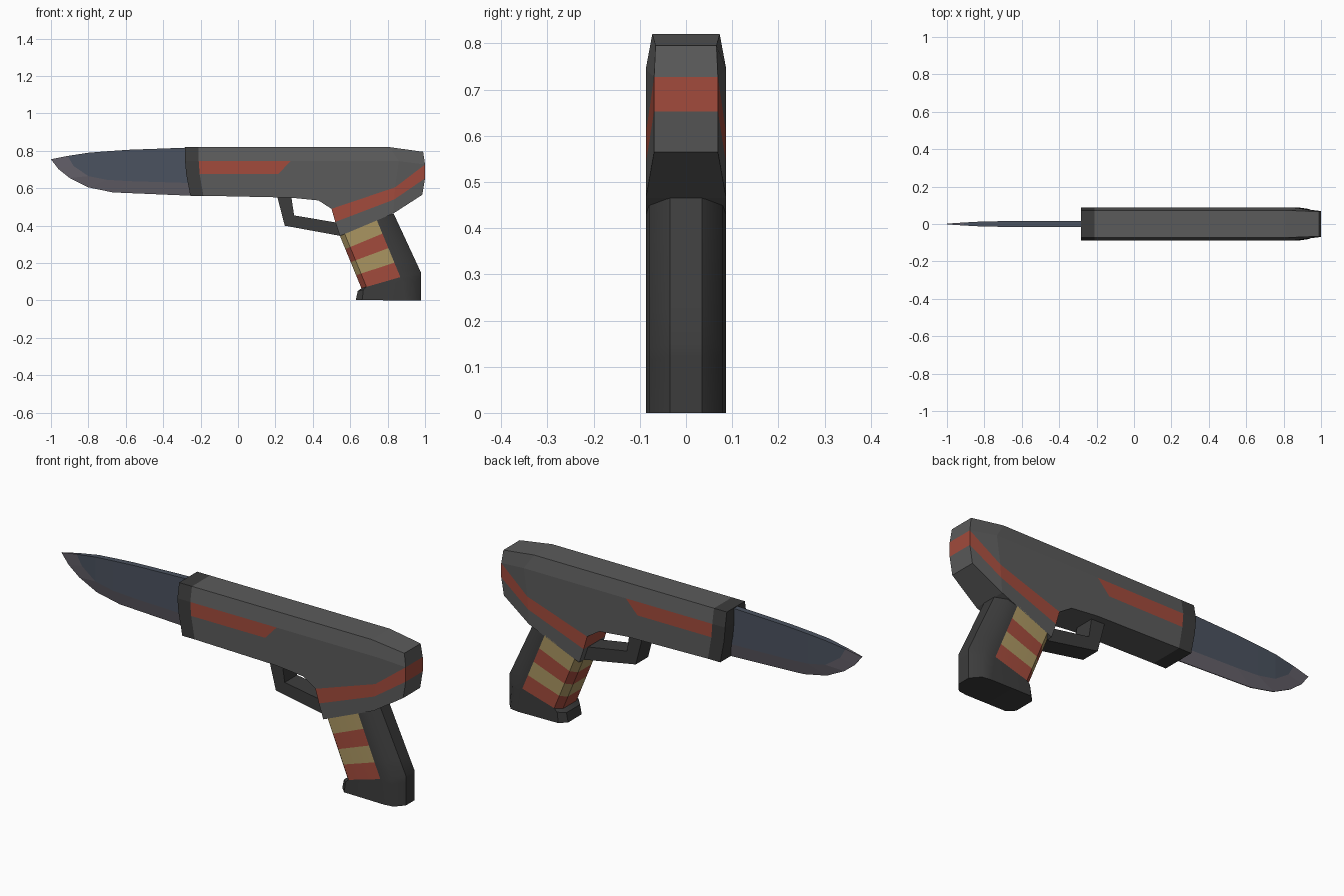
import bpy, bmesh, math

if "Cube" in bpy.data.objects:
    bpy.data.objects.remove(bpy.data.objects["Cube"])

COLOURS = {
    "grey": (0.105, 0.105, 0.105, 1), "dark": (0.045, 0.045, 0.045, 1),
    "red": (0.36, 0.07, 0.045, 1), "tan": (0.40, 0.30, 0.12, 1),
    "steel": (0.07, 0.085, 0.115, 1), "edge": (0.13, 0.12, 0.145, 1),
}
MATS = {}
for key, rgba in COLOURS.items():
    MATS[key] = bpy.data.materials.new(key)
    MATS[key].diffuse_color = rgba
KEYS = list(COLOURS)
W = 0.087   # half width of the body


def shell(name, points, faces, smooth=False):
    """Mirror side panels (x, z, half width) across y and wall in their outline."""
    bm = bmesh.new()
    sides = [{k: bm.verts.new((p[0], s * p[2], p[1])) for k, p in points.items()}
             for s in (-1, 1)]
    edges = {}
    for keys, colour in faces:
        for i, vs in enumerate(sides):
            order = keys if i == 0 else keys[::-1]
            bm.faces.new([vs[k] for k in order]).material_index = KEYS.index(colour)
        for a, b in zip(keys, keys[1:] + keys[:1]):
            edges.setdefault(frozenset((a, b)), []).append((a, b, colour))
    for users in edges.values():
        if len(users) == 1:
            a, b, colour = users[0]
            f = bm.faces.new((sides[0][b], sides[0][a], sides[1][a], sides[1][b]))
            f.material_index = KEYS.index(colour)
    bmesh.ops.recalc_face_normals(bm, faces=bm.faces[:])
    me = bpy.data.meshes.new(name)
    bm.to_mesh(me)
    bm.free()
    for k in KEYS:
        me.materials.append(MATS[k])
    ob = bpy.data.objects.new(name, me)
    bpy.context.collection.objects.link(ob)
    if smooth:
        bpy.ops.object.select_all(action='DESELECT')
        ob.select_set(True)
        bpy.context.view_layer.objects.active = ob
        bpy.ops.object.shade_smooth_by_angle(angle=math.radians(40))
    return ob


# Body: top chamfer, side panel, front stripe, rear stripe, lower heel
body = {
    "t0": (-.21, .82, .073), "t1": (.81, .82, .073), "t2": (.99, .795, .066),
    "s0": (-.21, .745, W), "s1": (.28, .745, W), "s2": (.86, .745, W), "s3": (1, .727, .069),
    "r0": (-.205, .675, W), "r1": (.215, .675, W),
    "b0": (-.185, .56, W), "b1": (.28, .55, W), "b2": (.43, .535, W),
    "u0": (.5, .49, W), "u1": (.84, .605, W),
    "l0": (.52, .42, W), "l1": (.835, .54, W), "l2": (1, .653, .069),
    "h0": (.545, .345, W), "h1": (.83, .465, W), "h2": (.985, .565, .069),
}
shell("body", body, [
    (["t0", "t1", "s2", "s1", "s0"], "grey"),
    (["t1", "t2", "s3", "s2"], "grey"),
    (["s0", "s1", "r1", "r0"], "red"),
    (["s1", "s2", "u1", "u0", "b2", "b1", "b0", "r0", "r1"], "grey"),
    (["s2", "s3", "u1"], "grey"),
    (["u0", "u1", "l1", "l0"], "red"),
    (["u1", "s3", "l2", "l1"], "red"),
    (["l0", "l1", "h1", "h0"], "grey"),
    (["l1", "l2", "h2", "h1"], "grey"),
])

# Muzzle collar
collar = {
    "a0": (-.283, .82, .073), "a1": (-.21, .82, .073),
    "b0": (-.283, .745, W), "b1": (-.21, .745, W),
    "c0": (-.277, .675, W), "c1": (-.205, .675, W),
    "d0": (-.255, .56, W), "d1": (-.185, .56, W),
}
shell("muzzle_collar", collar,
      [([p + "0", p + "1", q + "1", q + "0"], "dark") for p, q in ("ab", "bc", "cd")])

# Blade: spine, bevel line and cutting edge as three matching rows
spine = [(-.91, .773), (-.8, .79), (-.7, .798), (-.58, .806), (-.25, .818)]
bevel = [(-.88, .72), (-.8, .665), (-.7, .645), (-.58, .638), (-.25, .628)]
cut = [(-.96, .703), (-.9, .655), (-.8, .605), (-.67, .578), (-.25, .56)]
thick = [.008, .014, .015, .015, .015]
blade = {"tip": (-1, .755, .002)}
for i in range(5):
    blade[f"s{i}"] = (*spine[i], thick[i])
    blade[f"m{i}"] = (*bevel[i], thick[i])
    blade[f"c{i}"] = (*cut[i], .002)
panels = [(["tip", "s0", "m0", "c0"], "edge"), ]
for i in range(4):
    panels.append(([f"s{i}", f"s{i+1}", f"m{i+1}", f"m{i}"], "steel"))
    panels.append(([f"m{i}", f"m{i+1}", f"c{i+1}", f"c{i}"], "edge"))
shell("blade", blade, panels)

# Trigger guard
guard = {
    "o0": (.21, .555, .05), "o1": (.25, .4, .05), "o2": (.55, .345, .05),
    "i0": (.285, .555, .05), "i1": (.3, .455, .05), "i2": (.535, .415, .05),
}
shell("trigger_guard", guard, [(["o0", "i0", "i1", "o1"], "dark"),
                               (["o1", "i1", "i2", "o2"], "dark")])

# Grip: rows down the handle, columns from front strap to rounded back strap
rows = []   # (front, stripe end, back) per row
for i in range(5):
    t = i / 4
    rows.append(((.545 + .115 * t, .345 - .28 * t), (.74 + .128 * t, .435 - .31 * t),
                 (.832 + .146 * t, .465 - .315 * t)))
rows += [((.64, .05), (.872, .105), (.978, .12)), ((.63, .003), (.89, 0), (.978, 0))]
grip, panels = {}, []
for i, (f, m, b) in enumerate(rows):
    def mix(p, q, t):
        return (p[0] + (q[0] - p[0]) * t, p[1] + (q[1] - p[1]) * t)
    cols = [(f, .055), (mix(f, m, .13), W), (m, W), (mix(m, b, .55), .08), (b, .035)]
    for j, (p, w) in enumerate(cols):
        grip[f"{i}{j}"] = (*p, w)
for i in range(6):
    for j in range(4):
        colour = ("tan", "red")[i % 2] if i < 4 and j < 2 else "dark"
        panels.append(([f"{i}{j}", f"{i}{j+1}", f"{i+1}{j+1}", f"{i+1}{j}"], colour))
shell("grip", grip, panels, smooth=True)

for m in bpy.data.materials:
    if m.users and not m.is_grease_pencil:
        m.use_nodes = True
        m.node_tree.nodes["Principled BSDF"].inputs["Base Color"].default_value = m.diffuse_color
